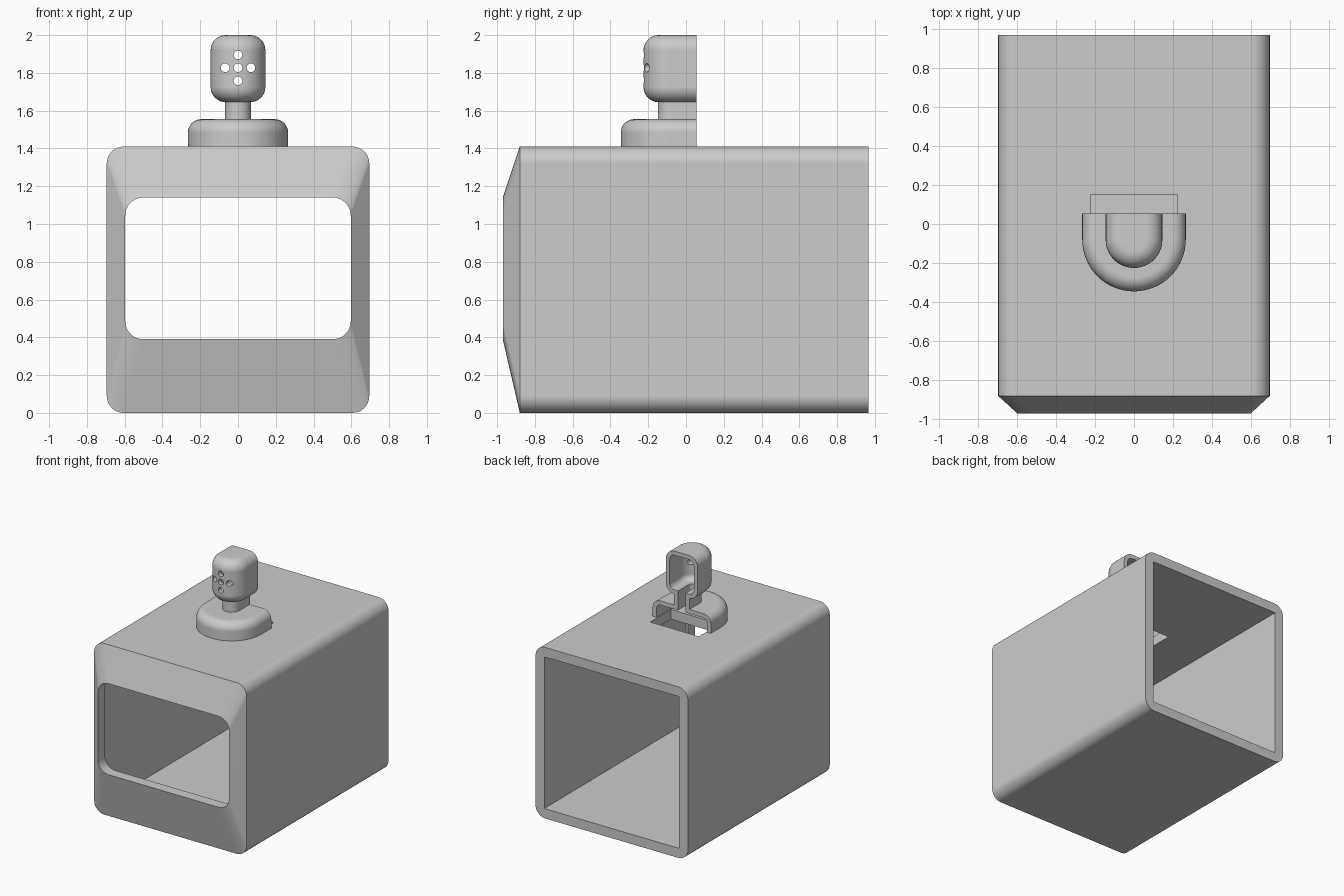
import bpy, bmesh
from math import pi, cos, sin, radians
from mathutils import Matrix, Vector

cube = bpy.data.objects.get("Cube")
if cube:
    bpy.data.objects.remove(cube, do_unlink=True)

GREY = (0.6, 0.6, 0.6, 1.0)
grey = bpy.data.materials.new("plain grey")
grey.use_nodes = True
grey.diffuse_color = GREY
grey.node_tree.nodes["Principled BSDF"].inputs["Base Color"].default_value = GREY


def make_object(name, bm):
    bmesh.ops.remove_doubles(bm, verts=bm.verts, dist=1e-5)
    bmesh.ops.recalc_face_normals(bm, faces=bm.faces)
    mesh = bpy.data.meshes.new(name)
    bm.to_mesh(mesh)
    bm.free()
    mesh.materials.append(grey)
    ob = bpy.data.objects.new(name, mesh)
    bpy.context.collection.objects.link(ob)
    return ob


def add_face(bm, verts):
    """Make a face, dropping corners that coincide."""
    keep = [v for i, v in enumerate(verts) if (v.co - verts[i - 1].co).length > 1e-6]
    if len(keep) > 2:
        bm.faces.new(keep)


def bridge(bm, a, b, closed):
    n = len(a)
    for i in range(n if closed else n - 1):
        j = (i + 1) % n
        add_face(bm, [a[i], a[j], b[j], b[i]])


def cut(ob, cutter):
    cutter.hide_render = True
    mod = ob.modifiers.new("cut", "BOOLEAN")
    mod.operation = "DIFFERENCE"
    mod.solver = "EXACT"
    mod.object = cutter
    bpy.context.view_layer.objects.active = ob
    bpy.ops.object.modifier_apply(modifier=mod.name)
    bpy.data.objects.remove(cutter, do_unlink=True)


def smooth(ob):
    bpy.ops.object.select_all(action="DESELECT")
    ob.select_set(True)
    bpy.context.view_layer.objects.active = ob
    bpy.ops.object.shade_smooth_by_angle(angle=radians(30))
    mod = ob.modifiers.new("even shading", "WEIGHTED_NORMAL")
    mod.keep_sharp = True


def arc(cx, cy, r, start, end, steps):
    return [(cx + r * cos(start + (end - start) * i / steps),
             cy + r * sin(start + (end - start) * i / steps)) for i in range(steps + 1)]


# Housing: rounded tube with a tapered front, a window and a square cavity
def rounded_ring(bm, y, half_w, z0, z1, r):
    pts = []
    corners = [(half_w - r, z1 - r), (r - half_w, z1 - r),
               (r - half_w, z0 + r), (half_w - r, z0 + r)]
    for k, (cx, cz) in enumerate(corners):
        pts += arc(cx, cz, r, k * pi / 2, (k + 1) * pi / 2, 10)
    return [bm.verts.new((x, y, z)) for x, z in pts]


TOP, WALL, BACK, SHOULDER, NOSE = 1.41, 0.08, 0.967, -0.88, -0.97
bm = bmesh.new()
rings = [
    rounded_ring(bm, BACK, 0.695, 0, TOP, 0.09),
    rounded_ring(bm, SHOULDER, 0.695, 0, TOP, 0.09),
    rounded_ring(bm, NOSE, 0.597, 0.39, 1.14, 0.095),
    rounded_ring(bm, SHOULDER, 0.597, 0.39, 1.14, 0.095),
    rounded_ring(bm, SHOULDER, 0.695 - WALL, WALL, TOP - WALL, 0),
    rounded_ring(bm, BACK, 0.695 - WALL, WALL, TOP - WALL, 0),
]
for i, ring in enumerate(rings):
    bridge(bm, ring, rings[(i + 1) % len(rings)], True)
housing = make_object("housing", bm)

# Slot through the roof below the turret
bm = bmesh.new()
bmesh.ops.create_cube(bm, size=1, matrix=Matrix.Translation((0, 0.015, TOP))
                      @ Matrix.Diagonal((0.445, 0.27, 0.4, 1)))
cut(housing, make_object("slot_cutter", bm))
smooth(housing)

# Turret: hollow half shell of base, neck and head, open at the back
CENTRE, REAR = -0.08, 0.055
outer = [(0.265, TOP - 0.003)]
outer += arc(0.195, 1.485, 0.07, 0, pi / 2, 8)
outer += [(0.069, 1.555), (0.069, 1.645)]
outer += arc(0.065, 1.725, 0.08, -pi / 2, 0, 8)
outer += arc(0.065, 1.92, 0.08, 0, pi / 2, 8)
outer += [(0, 2.0)]
inner = [(0, 1.965)]
inner += arc(0.065, 1.92, 0.045, pi / 2, 0, 6)
inner += arc(0.065, 1.725, 0.045, 0, -pi / 2, 6)
inner += [(0.034, 1.68), (0.034, 1.52)]
inner += arc(0.195, 1.485, 0.035, pi / 2, 0, 6)
inner += [(0.23, TOP - 0.003)]
profile = outer + inner


def u_path(bm, r, z):
    pts = [(-r, REAR)] + arc(0, CENTRE, r, pi, 2 * pi, 32) + [(r, REAR)]
    return [bm.verts.new((x, y, z)) for x, y in pts]


bm = bmesh.new()
paths = [u_path(bm, r, z) for r, z in profile]
for i, path in enumerate(paths):
    if i != len(outer) - 1:
        bridge(bm, path, paths[(i + 1) % len(paths)], False)
for end in (0, -1):
    add_face(bm, [path[end] for path in paths])
turret = make_object("turret", bm)

# Cross of five round holes in the head
bm = bmesh.new()
STEP = 0.068
for dx, dz in ((0, 0), (1, 0), (-1, 0), (0, 1), (0, -1)):
    place = Matrix.Translation(Vector((dx * STEP, -0.25, 1.827 + dz * STEP)))
    bmesh.ops.create_cone(bm, cap_ends=True, segments=24, radius1=0.023, radius2=0.023,
                          depth=0.3, matrix=place @ Matrix.Rotation(pi / 2, 4, "X"))
cut(turret, make_object("hole_cutter", bm))
smooth(turret)
